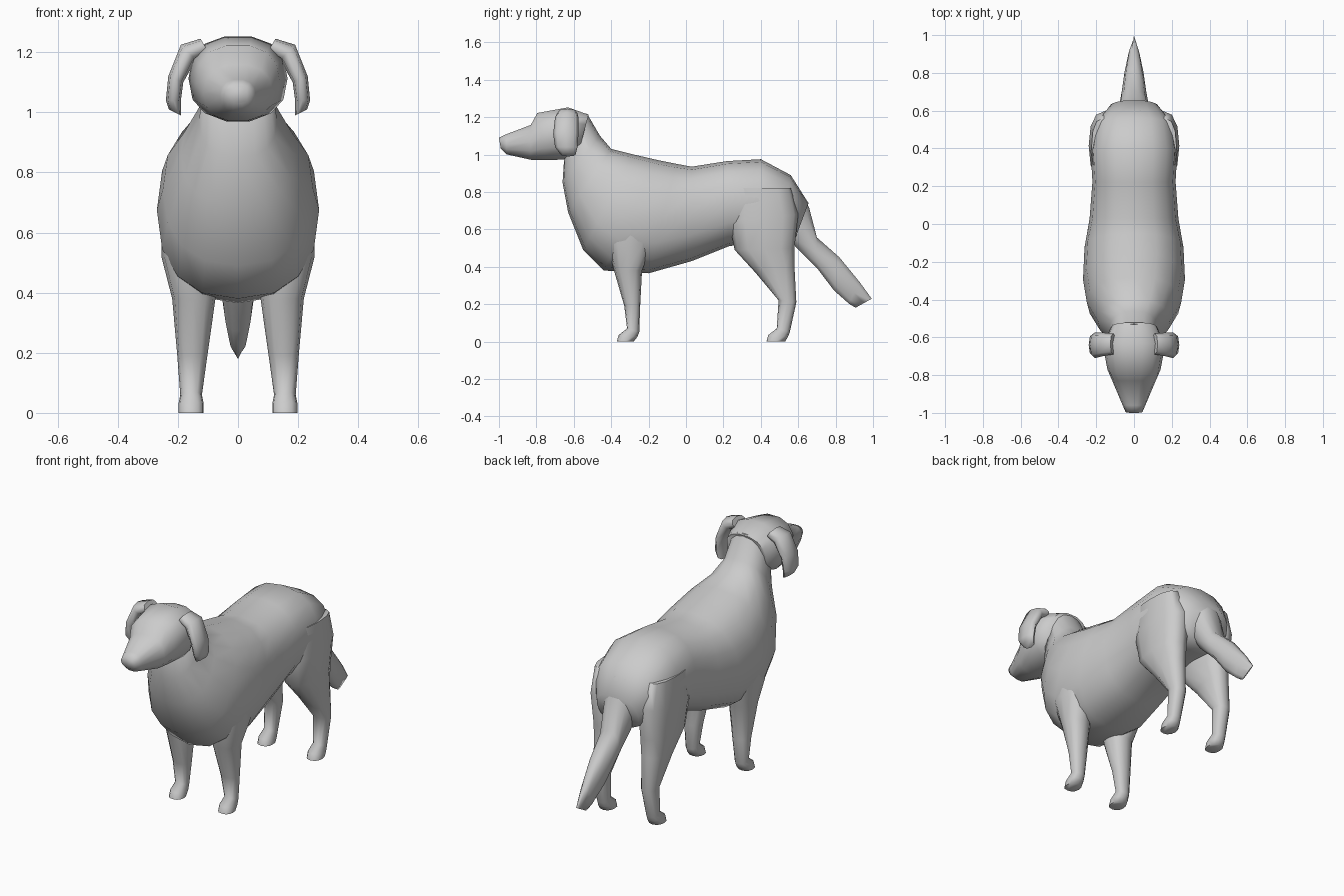
import bpy
import bmesh
from math import cos, sin, pi, radians
from mathutils import Vector

default_cube = bpy.data.objects.get("Cube")
if default_cube:
    bpy.data.objects.remove(default_cube, do_unlink=True)

# Single plain colour
coat = bpy.data.materials.new("coat grey")
coat.use_nodes = True
coat_colour = (0.6, 0.6, 0.6, 1)
coat.diffuse_color = coat_colour
coat.node_tree.nodes["Principled BSDF"].inputs["Base Color"].default_value = coat_colour


def rounded(value, power):
    """Squares a circle slightly while keeping the sign."""
    return abs(value) ** power * (1 if value >= 0 else -1)


def section(first, last, half_width, centre_x=0, tilt=0):
    """One cross-section: two (y, z) ends, half width, x offset, z tilt of the width."""
    start = Vector((centre_x, *first))
    end = Vector((centre_x, *last))
    return (start + end) / 2, (start - end) / 2, Vector((half_width, 0, tilt))


def loft(name, sections, sides=12, power=0.85, mirrored=False, sharp=75):
    """Skins a row of closed cross-sections and caps both ends."""
    bm = bmesh.new()
    rings = []
    for centre, along, across in sections:
        ring = []
        for i in range(sides):
            angle = 2 * pi * i / sides
            point = centre + across * rounded(cos(angle), power)
            point += along * rounded(sin(angle), power)
            ring.append(bm.verts.new(point))
        rings.append(ring)
    for lower, upper in zip(rings, rings[1:]):
        for i in range(sides):
            j = (i + 1) % sides
            bm.faces.new((lower[i], lower[j], upper[j], upper[i]))
    bm.faces.new(rings[0][::-1])
    bm.faces.new(rings[-1])
    bmesh.ops.recalc_face_normals(bm, faces=bm.faces)
    mesh = bpy.data.meshes.new(name)
    bm.to_mesh(mesh)
    bm.free()
    mesh.materials.append(coat)
    part = bpy.data.objects.new(name, mesh)
    bpy.context.collection.objects.link(part)
    bpy.ops.object.select_all(action="DESELECT")
    part.select_set(True)
    bpy.context.view_layer.objects.active = part
    bpy.ops.object.shade_smooth_by_angle(angle=radians(sharp))
    if mirrored:
        part.modifiers.new("other side", "MIRROR").use_axis[0] = True
    return part


# Neck, chest, belly and rump in one skin, from back line to under line
loft("body", [
    section((-.53, 1.22), (-.65, 1), .11),
    section((-.46, 1.1), (-.66, .85), .13),
    section((-.4, 1.03), (-.63, .69), .19),
    section((-.28, 1), (-.55, .49), .25),
    section((-.15, .97), (-.44, .38), .27),
    section((-.05, .95), (-.2, .365), .262),
    section((.03, .935), (.03, .43), .235),
    section((.22, .965), (.23, .51), .22),
    section((.4, .975), (.38, .53), .23),
    section((.56, .89), (.5, .53), .205),
    section((.655, .74), (.58, .54), .13),
], sides=16)

# Skull and muzzle, from nose to nape
loft("head", [
    section((-1, 1.09), (-.99, 1.03), .045),
    section((-.96, 1.11), (-.96, 1), .06),
    section((-.83, 1.16), (-.83, .97), .115),
    section((-.795, 1.225), (-.75, .967), .14),
    section((-.63, 1.255), (-.66, .97), .165),
    section((-.52, 1.215), (-.58, .99), .125),
], sides=14)

# Hanging ears, from root to tip
loft("ears", [
    section((-.69, 1.22), (-.58, 1.22), .015, .11, .025),
    section((-.7, 1.2), (-.575, 1.2), .025, .165, .025),
    section((-.71, 1.11), (-.575, 1.11), .025, .207, .01),
    section((-.7, 1.04), (-.58, 1.04), .025, .215),
    section((-.67, 1), (-.59, 1), .02, .21, .01),
], sides=8, mirrored=True)

# Front legs, from shoulder to paw
loft("front_legs", [
    section((-.42, .76), (-.16, .76), .06, .19),
    section((-.42, .52), (-.18, .52), .085, .17),
    section((-.385, .38), (-.235, .38), .072, .147),
    section((-.33, .19), (-.245, .19), .05, .152),
    section((-.315, .07), (-.25, .05), .036, .156),
    section((-.36, .035), (-.26, .025), .042, .156),
    section((-.37, 0), (-.28, 0), .042, .156),
], mirrored=True)

# Hind legs, from hip to paw
loft("hind_legs", [
    section((.25, .82), (.56, .82), .06, .165),
    section((.23, .64), (.6, .68), .09, .15),
    section((.26, .49), (.58, .5), .08, .148),
    section((.37, .37), (.58, .4), .064, .15),
    section((.495, .22), (.59, .21), .045, .153),
    section((.485, .07), (.555, .05), .035, .156),
    section((.44, .035), (.545, .025), .042, .156),
    section((.43, 0), (.53, 0), .042, .156),
], mirrored=True)

# Drooping tail, narrowing to an edge
loft("tail", [
    section((.6, .83), (.52, .6), .1),
    section((.66, .72), (.585, .5), .08),
    section((.7, .56), (.7, .39), .065),
    section((.82, .455), (.79, .27), .05),
    section((.93, .32), (.87, .2), .03),
    section((.995, .23), (.905, .18), .003),
], sides=10)
